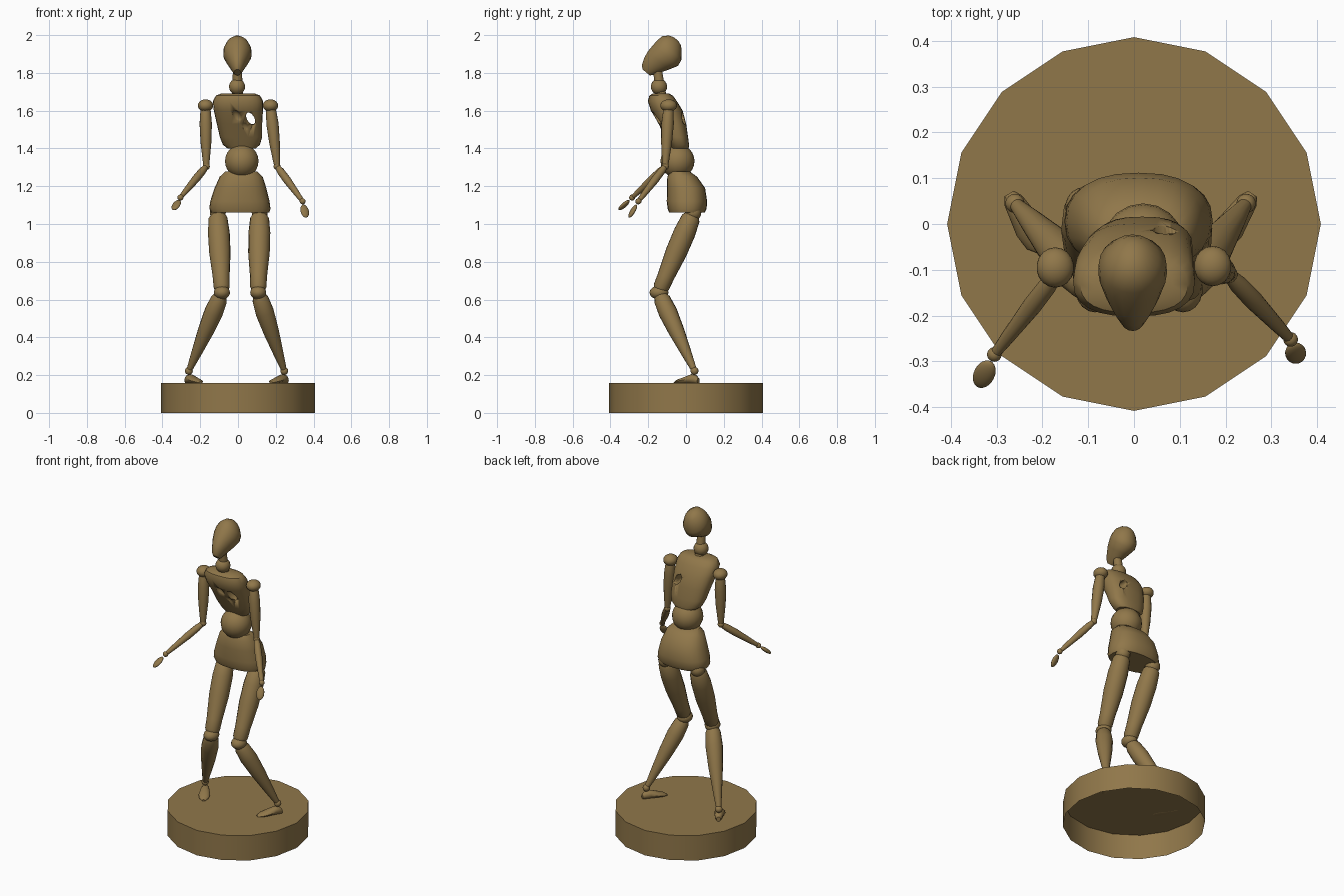
import bpy, bmesh, math
from mathutils import Vector, Matrix

old = bpy.data.objects.get("Cube")
if old:
    bpy.data.objects.remove(old, do_unlink=True)

wood = bpy.data.materials.new("brown_wood")
wood.use_nodes = True
COLOUR = (0.28, 0.185, 0.068, 1)
wood.diffuse_color = COLOUR
wood.node_tree.nodes["Principled BSDF"].inputs["Base Color"].default_value = COLOUR

X, Y, Z = Vector((1, 0, 0)), Vector((0, 1, 0)), Vector((0, 0, 1))


def finish(name, bm, angle=40):
    bmesh.ops.recalc_face_normals(bm, faces=bm.faces)
    mesh = bpy.data.meshes.new(name)
    bm.to_mesh(mesh)
    bm.free()
    mesh.materials.append(wood)
    ob = bpy.data.objects.new(name, mesh)
    bpy.context.collection.objects.link(ob)
    bpy.ops.object.select_all(action='DESELECT')
    ob.select_set(True)
    bpy.context.view_layer.objects.active = ob
    bpy.ops.object.shade_smooth_by_angle(angle=math.radians(angle))
    return ob


def loft(name, rings, sides=16, power=1.0, caps=(True, True)):
    """Skin elliptical rings, each given as centre, side vector and depth vector."""
    bm = bmesh.new()
    loops = []
    for c, u, v in rings:
        loop = []
        for i in range(sides):
            a = math.tau * i / sides
            ca, sa = math.cos(a), math.sin(a)
            ca = math.copysign(abs(ca) ** power, ca)
            sa = math.copysign(abs(sa) ** power, sa)
            loop.append(bm.verts.new(c + u * ca + v * sa))
        loops.append(loop)
    for lo, hi in zip(loops, loops[1:]):
        for i in range(sides):
            j = (i + 1) % sides
            bm.faces.new((lo[i], lo[j], hi[j], hi[i]))
    for use, loop in zip(caps, (loops[0], loops[-1])):
        if use:
            bm.faces.new(loop)
    return finish(name, bm)


def limb(name, a, b, profile, sides=14):
    """Turned limb from a to b with (fraction, radius) steps."""
    a, b = Vector(a), Vector(b)
    turn = (b - a).to_track_quat('Z', 'Y')
    return loft(name, [(a.lerp(b, t), turn @ X * r, turn @ Y * r) for t, r in profile], sides)


def ball(name, centre, radii, turn=None):
    bm = bmesh.new()
    m = Matrix.Translation(centre) @ (turn or Matrix()) @ Matrix.Diagonal((*radii, 1))
    bmesh.ops.create_uvsphere(bm, u_segments=18, v_segments=12, radius=1, matrix=m)
    return finish(name, bm, 60)


def stack(name, sections, power):
    """Loft horizontal sections given as z, x, y, half width, half depth."""
    return loft(name, [(Vector((x, y, z)), X * w, Y * d) for z, x, y, w, d in sections], 24, power)


# Base drum, open underneath
loft("base", [(Z * 0, X * .408, Y * .408), (Z * .157, X * .408, Y * .408)], 16, caps=(False, True))

# Head: egg tilted forward, narrow at the chin
axis, back = Vector((0, .638, .77)), Vector((0, .77, -.638))
chin = Vector((-.003, -.2, 1.8))
head = [(-.005, .018, -.01, .025), (.01, .028, -.012, .04), (.045, .043, -.008, .058),
        (.085, .06, 0, .074), (.13, .075, .012, .086), (.165, .074, .009, .082),
        (.198, .058, 0, .066), (.222, .034, 0, .042), (.232, .012, 0, .015)]
loft("head", [(chin + axis * t + back * c, X * w, back * d) for t, w, c, d in head], 20)
limb("neck", (-.003, -.13, 1.66), (-.003, -.15, 1.81), [(0, .03), (1, .024)])
ball("neck_ball", (-.005, -.143, 1.727), (.043, .043, .043))

# Torso
chest = stack("chest", [(1.4, .02, -.032, .075, .046), (1.42, .018, -.036, .098, .052),
                        (1.46, .016, -.05, .112, .061), (1.53, .008, -.072, .12, .073),
                        (1.6, .002, -.102, .13, .084), (1.65, 0, -.125, .133, .077),
                        (1.68, 0, -.132, .117, .062), (1.692, 0, -.133, .085, .04)], .8)
ball("waist_ball", (.02, -.045, 1.333), (.09, .09, .09))
stack("pelvis", [(1.06, .012, .005, .153, .094), (1.08, .01, .006, .162, .103),
                 (1.12, .01, .005, .157, .107), (1.19, .013, 0, .137, .101),
                 (1.25, .017, -.02, .114, .079), (1.278, .018, -.032, .085, .052)], .85)

# Worn hollows and the hole through the chest
tilt = Matrix.Rotation(math.radians(30), 4, 'Y')
hollows = [((.066, -.08, 1.56), (.021, .2, .038)), ((0, -.182, 1.56), (.025, .03, .045)),
           ((.045, -.162, 1.5), (.028, .035, .045)), ((-.05, -.143, 1.47), (.022, .022, .032))]
for centre, radii in hollows:
    cutter = ball("hollow_cutter", centre, radii, tilt.inverted())
    cutter.hide_render = True
    mod = chest.modifiers.new("hollow", 'BOOLEAN')
    mod.operation, mod.solver, mod.object = 'DIFFERENCE', 'EXACT', cutter
    bpy.context.view_layer.objects.active = chest
    bpy.ops.object.modifier_apply(modifier=mod.name)
    bpy.data.objects.remove(cutter, do_unlink=True)

# Posed joints of each side
pose = {
    "right": dict(shoulder=(-.172, -.095, 1.627), elbow=(-.168, -.108, 1.305),
                  wrist=(-.305, -.285, 1.14), hand=(-.327, -.328, 1.1),
                  hip=(-.107, .038, 1.06), knee=(-.085, -.143, .637),
                  ankle=(-.26, .045, .222), toe=(-.198, -.06)),
    "left": dict(shoulder=(.172, -.092, 1.627), elbow=(.207, -.11, 1.305),
                 wrist=(.342, -.252, 1.12), hand=(.353, -.282, 1.068),
                 hip=(.115, .038, 1.06), knee=(.107, -.143, .637),
                 ankle=(.245, .045, .222), toe=(.175, -.058)),
}
ARM = [(0, .02), (.06, .027), (.3, .033), (.6, .029), (.9, .019), (1, .015)]
FOREARM = [(0, .014), (.15, .02), (.4, .021), (.8, .015), (1, .011)]
THIGH = [(.02, .035), (.07, .05), (.25, .058), (.5, .057), (.8, .045), (.93, .043), (.97, .034)]
SHIN = [(.04, .034), (.09, .044), (.25, .05), (.5, .042), (.8, .026), (.97, .016)]

for side, p in pose.items():
    # Arm
    ball(side + "_shoulder", p["shoulder"], (.041, .044, .033))
    limb(side + "_upper_arm", p["shoulder"], p["elbow"], ARM)
    ball(side + "_elbow", p["elbow"], (.019, .019, .019))
    limb(side + "_forearm", p["elbow"], p["wrist"], FOREARM)
    ball(side + "_wrist", p["wrist"], (.016, .016, .016))
    reach = Vector(p["hand"]) - Vector(p["wrist"])
    ball(side + "_hand", p["hand"], (.023, .012, .04), reach.to_track_quat('Z', 'Y').to_matrix().to_4x4())
    # Leg
    ball(side + "_hip", p["hip"], (.043, .043, .043))
    limb(side + "_thigh", p["hip"], p["knee"], THIGH)
    ball(side + "_knee", p["knee"], (.043, .05, .036))
    limb(side + "_shin", p["knee"], p["ankle"], SHIN)
    ball(side + "_ankle", p["ankle"], (.021, .021, .021))
    # Foot: wedge of upright rings from heel to toe
    heel = Vector((p["ankle"][0], p["ankle"][1], 0))
    toe = Vector((*p["toe"], 0))
    along = (toe - heel).normalized()
    across = along.cross(Z)
    heel -= along * .025
    steps = [(0, .012, .03), (.12, .022, .046), (.3, .026, .05), (.6, .033, .034),
             (.85, .028, .022), (1, .01, .01)]
    loft(side + "_foot", [(heel.lerp(toe, t) + Z * (.155 + h / 2), across * w, Z * h / 2)
                          for t, w, h in steps], 12)
